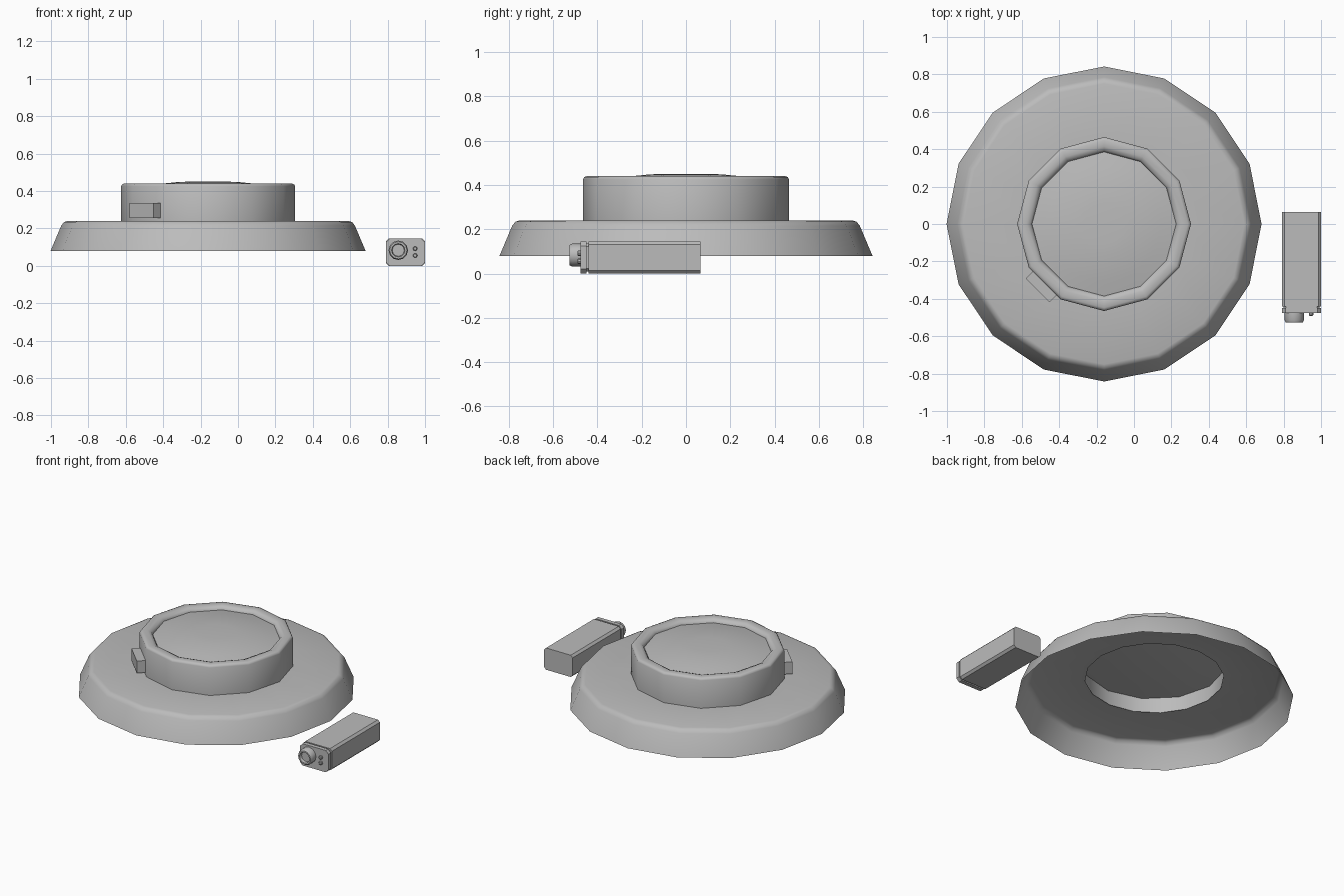
import bpy, bmesh, math
from mathutils import Matrix, Vector

if "Cube" in bpy.data.objects:
    bpy.data.objects.remove(bpy.data.objects["Cube"])

grey = bpy.data.materials.new("light_grey")
grey.use_nodes = True
colour = (0.5, 0.5, 0.5, 1)
grey.diffuse_color = colour
grey.node_tree.nodes["Principled BSDF"].inputs["Base Color"].default_value = colour


def finish(name, bm, matrix, angle):
    """Turn a bmesh into a named, shaded object."""
    mesh = bpy.data.meshes.new(name)
    bm.to_mesh(mesh)
    bm.free()
    mesh.transform(matrix)
    mesh.materials.append(grey)
    obj = bpy.data.objects.new(name, mesh)
    bpy.context.collection.objects.link(obj)
    bpy.ops.object.select_all(action="DESELECT")
    obj.select_set(True)
    bpy.context.view_layer.objects.active = obj
    bpy.ops.object.shade_smooth_by_angle(angle=math.radians(angle))
    return obj


def lathe(name, profile, sides, matrix, angle=40, cap_start=False, cap_end=False):
    """Revolve (radius, height) points around z, with optional end caps."""
    bm = bmesh.new()
    rings = []
    for r, z in profile:
        rings.append([bm.verts.new((r * math.cos(math.tau * j / sides),
                                    r * math.sin(math.tau * j / sides), z))
                      for j in range(sides)])
    for low, high in zip(rings, rings[1:]):
        for j in range(sides):
            k = (j + 1) % sides
            bm.faces.new((low[j], low[k], high[k], high[j]))
    if cap_start:
        bm.faces.new(rings[0][::-1])
    if cap_end:
        bm.faces.new(rings[-1])
    return finish(name, bm, matrix, angle)


def box(name, low, high, chamfer=0, matrix=Matrix()):
    """Box between two corners; edges running along y may be chamfered."""
    bm = bmesh.new()
    bmesh.ops.create_cube(bm, size=1)
    low, high = Vector(low), Vector(high)
    for v in bm.verts:
        v.co = [l + (h - l) * (c + 0.5) for l, h, c in zip(low, high, v.co)]
    if chamfer:
        edges = [e for e in bm.edges
                 if abs(e.verts[0].co.y - e.verts[1].co.y) > 0.001]
        bmesh.ops.bevel(bm, geom=edges, offset=chamfer, segments=1, affect="EDGES")
    return finish(name, bm, matrix, 30)


# Hollow flared base
centre = Matrix.Translation((-0.16, 0, 0))
lathe("flared_base", [(0.842, 0.08), (0.785, 0.215), (0.77, 0.234), (0.75, 0.24),
                      (0.42, 0.24)], 16, centre)

# Drum with a rounded rim
lathe("drum_rim", [(0.465, 0.24), (0.465, 0.425), (0.46, 0.435), (0.448, 0.44),
                   (0.415, 0.44), (0.395, 0.432), (0.385, 0.415), (0.385, 0.40)],
      12, centre, 50)

# Shallow domed lid in the rim
lathe("domed_lid", [(0.388, 0.415), (0.31, 0.43), (0.24, 0.44), (0.17, 0.447),
                    (0.11, 0.45)], 12, centre, cap_end=True)

# Underside bowl and its wall
lathe("underside_bowl", [(0.107, 0.325), (0.28, 0.332), (0.435, 0.345),
                         (0.435, 0.24)], 12, centre, cap_start=True)

# Small block on one flat of the drum
turn = centre @ Matrix.Rotation(math.radians(225), 4, "Z")
box("side_block", (0.43, -0.09, 0.255), (0.503, 0.09, 0.335), matrix=turn)

# Separate remote unit: body, groove and front plate
box("remote_body", (0.79, -0.44, 0), (1, 0.065, 0.145), 0.014)
box("remote_groove", (0.798, -0.455, 0.008), (0.992, -0.435, 0.137), 0.014)
box("remote_front_plate", (0.79, -0.477, 0), (1, -0.45, 0.145), 0.02)


def facing_front(x, y, z):
    """Place a lathed part so that its axis points to the front."""
    return Matrix.Translation((x, y, z)) @ Matrix.Rotation(math.pi / 2, 4, "X")


# Knob with a recessed face, and two buttons
lathe("knob", [(0.052, 0), (0.052, 0.04), (0.046, 0.052), (0.036, 0.052),
               (0.032, 0.035)], 12, facing_front(0.857, -0.474, 0.083),
      cap_end=True)
for label, z in (("upper", 0.092), ("lower", 0.055)):
    lathe(label + "_button", [(0.012, 0), (0.012, 0.013), (0.008, 0.017)], 8,
          facing_front(0.947, -0.474, z), cap_end=True)
